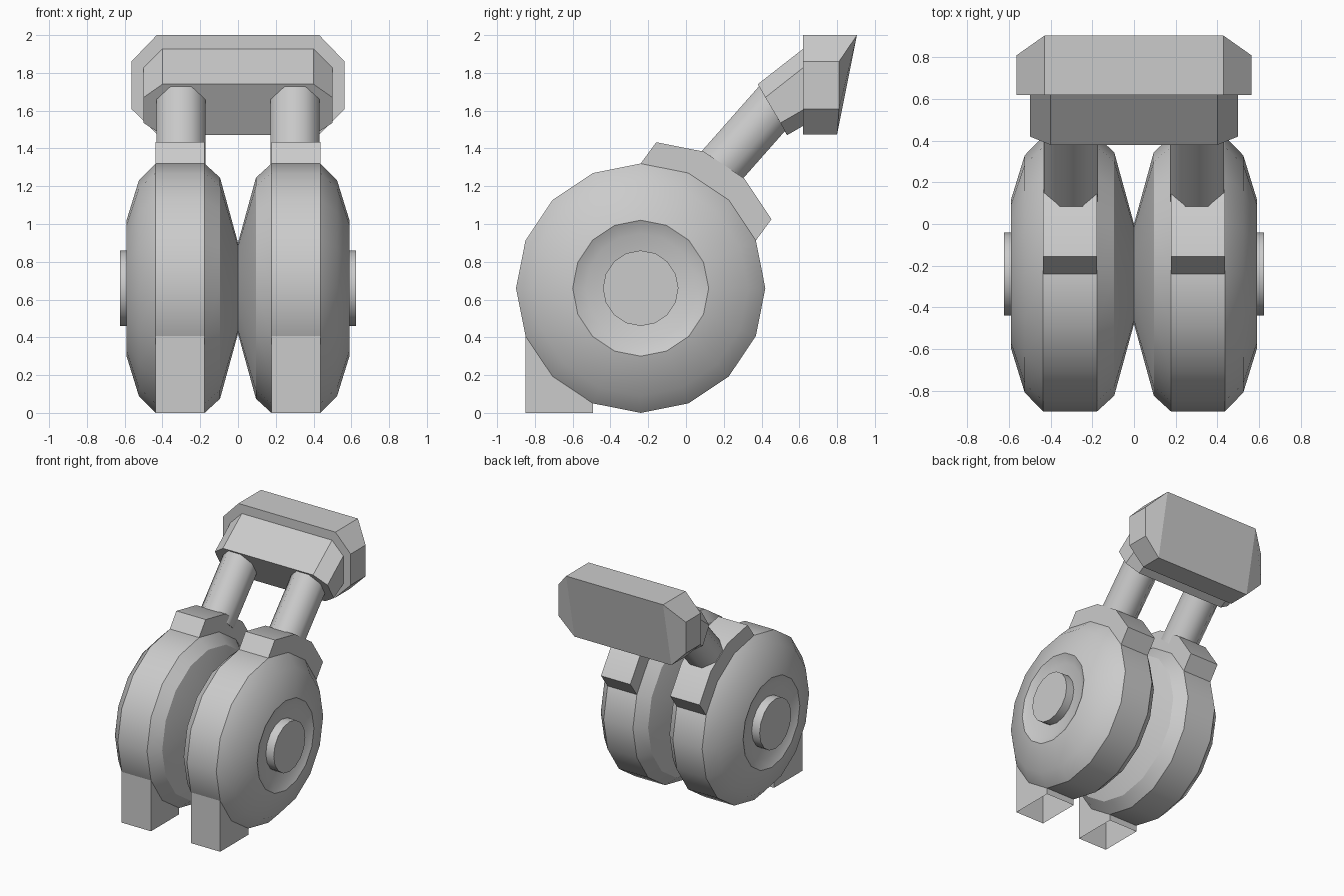
import bpy, bmesh, math

if "Cube" in bpy.data.objects:
    bpy.data.objects.remove(bpy.data.objects["Cube"])

CY, CZ, R = -0.24, 0.66, 0.66      # wheel axis and radius
X0, X1 = 0.177, 0.437              # tread width


def loft(name, rings, cap_start=True, cap_end=True, skip=(), mirror=True):
    """Join rings of points with quads; 'skip' leaves out side faces."""
    bm = bmesh.new()
    vs = [[bm.verts.new(p) for p in ring] for ring in rings]
    n = len(rings[0])
    for a, b in zip(vs, vs[1:]):
        for i in range(n):
            if i not in skip:
                j = (i + 1) % n
                bm.faces.new((a[i], a[j], b[j], b[i]))
    if cap_start:
        bm.faces.new(vs[0][::-1])
    if cap_end:
        bm.faces.new(vs[-1])
    bmesh.ops.recalc_face_normals(bm, faces=bm.faces)
    me = bpy.data.meshes.new(name)
    bm.to_mesh(me)
    bm.free()
    ob = bpy.data.objects.new(name, me)
    bpy.context.collection.objects.link(ob)
    bpy.ops.object.select_all(action='DESELECT')
    bpy.context.view_layer.objects.active = ob
    ob.select_set(True)
    bpy.ops.object.shade_smooth_by_angle(angle=math.radians(30))
    if mirror:
        m = ob.modifiers.new("mirror", 'MIRROR')
        m.use_mirror_merge = False
    return ob


def rim(k, r=R):
    """Point k of 16 on the wheel outline, as (y, z)."""
    a = k * math.pi / 8
    return CY + r * math.cos(a), CZ + r * math.sin(a)


def revolve(name, profile, **kw):
    return loft(name, [[(x, *rim(k, r)) for k in range(16)] for x, r in profile], **kw)


def slab(name, profile, skip):
    return loft(name, [[(x, y, z) for y, z in profile] for x in (X0, X1)], skip=skip)


def octagon(corners):
    """Chamfered rectangle from four (x, y, z) on the right side, top to bottom."""
    return corners + [(-x, y, z) for x, y, z in reversed(corners)]


# Wheels with dished outer face, and their hub caps
revolve("wheel", [(0.0, 0.24), (0.095, 0.585), (X0, R), (X1, R), (0.525, 0.57),
                  (0.59, 0.36), (0.555, 0.29)])
revolve("hub_cap", [(0.54, 0.20), (0.625, 0.20)])

# Feet: tread faces dropped to the ground, open underneath
foot = [rim(9), rim(10), rim(11)]
foot += [(foot[2][0], 0), (foot[0][0], 0)]
slab("foot", foot, skip=(0, 1, 3))

# Collars: tread faces pushed out towards the struts
inner = [rim(k) for k in (1, 2, 3, 4)]
outer = [(y + 0.083, z + 0.113) for y, z in reversed(inner)]
slab("collar", inner + outer, skip=(0, 1, 2))

# Octagonal struts
dy, dz = 0.66, 0.75
rad = 0.13 / math.cos(math.pi / 8)
rings = []
for y, z in ((0.15, 1.265), (0.49, 1.65)):
    ring = []
    for k in range(8):
        a = (k + 0.5) * math.pi / 4
        u, v = rad * math.cos(a), rad * math.sin(a)
        ring.append((0.302 + u, y - dz * v, z + dy * v))
    rings.append(ring)
strut = loft("strut", rings)
strut.data.polygons.foreach_set("use_smooth", [True] * len(strut.data.polygons))
strut.data.set_sharp_from_angle(angle=math.radians(50))

# Angled mount that joins the struts to the plate
loft("mount", [octagon([(0.40, 0.38, 1.74), (0.50, 0.42, 1.67),
                        (0.50, 0.50, 1.535), (0.40, 0.535, 1.47)]),
               octagon([(0.40, 0.63, 1.935), (0.50, 0.63, 1.835),
                        (0.50, 0.63, 1.61), (0.40, 0.63, 1.525)])], mirror=False)

# Chamfered back plate with sloping rear
plate = loft("back_plate", [octagon([(0.43, 0.62, 2.0), (0.565, 0.62, 1.86),
                                     (0.565, 0.62, 1.61), (0.43, 0.62, 1.475)]),
                            octagon([(0.43, 0.905, 2.0), (0.565, 0.81, 1.86),
                                     (0.565, 0.81, 1.61), (0.43, 0.80, 1.475)])],
             cap_end=False, mirror=False)
bm = bmesh.new()
bm.from_mesh(plate.data)
bm.verts.ensure_lookup_table()
for idx in ((8, 9, 10, 11), (8, 11, 12, 15), (15, 12, 13, 14)):
    bm.faces.new([bm.verts[i] for i in idx])
bmesh.ops.recalc_face_normals(bm, faces=bm.faces)
bm.to_mesh(plate.data)
bm.free()
